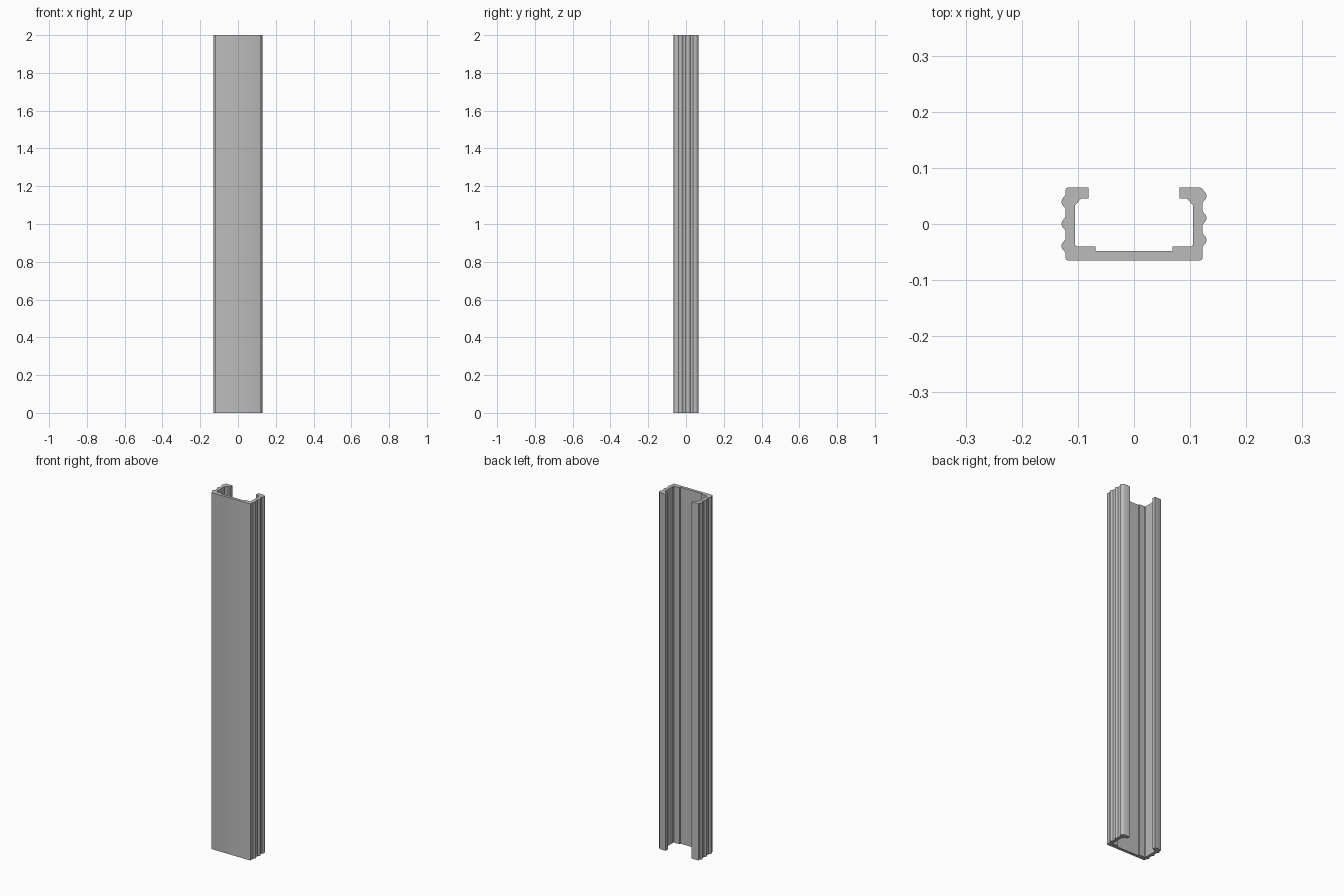
import bpy
import bmesh

cube = bpy.data.objects.get("Cube")
if cube:
    bpy.data.objects.remove(cube, do_unlink=True)

LENGTH = 2.0
HALF_DEPTH = 0.065
VALLEY, CREST, PEAK = 0.122, 0.128, 0.1295
PITCH = 0.0393


def ribs(first):
    """Three rounded grip ribs, listed from the floor up to the lip."""
    points = []
    for i in range(3):
        y = first + i * PITCH
        points += [(VALLEY, y - 0.0125), (0.1245, y - 0.009), (CREST, y - 0.005),
                   (PEAK, y), (CREST, y + 0.005), (0.1245, y + 0.009),
                   (VALLEY, y + 0.0125)]
    return points


def half_profile(first_rib, shoulder):
    """Wall outline from the floor's outer corner round to its inner step."""
    outer = [(0.118, -HALF_DEPTH), (0.121, -0.0635), (VALLEY, -0.060)]
    lip = [(0.081, HALF_DEPTH), (0.081, 0.0455), (0.094, 0.0455)]
    inner = [(0.1055, 0.033), (0.1055, -0.037), (0.1025, -0.040),
             (0.069, -0.040), (0.069, -0.0485)]
    return outer + ribs(first_rib) + shoulder + lip + inner


# The ribs are staggered between the two walls
left = half_profile(-0.0285, [(0.118, HALF_DEPTH)])
right = half_profile(-0.0390, [(VALLEY, 0.060), (0.121, 0.0635), (0.118, HALF_DEPTH)])
profile = left + [(-x, y) for x, y in reversed(right)]

# Extrude the channel section along its length
bm = bmesh.new()
section = bm.faces.new([bm.verts.new((x, y, 0)) for x, y in profile])
result = bmesh.ops.extrude_face_region(bm, geom=[section], use_keep_orig=True)
top = [g for g in result["geom"] if isinstance(g, bmesh.types.BMVert)]
bmesh.ops.translate(bm, verts=top, vec=(0, 0, LENGTH))
bmesh.ops.recalc_face_normals(bm, faces=bm.faces[:])
mesh = bpy.data.meshes.new("channel_profile")
bm.to_mesh(mesh)
bm.free()
channel = bpy.data.objects.new("channel_profile", mesh)
bpy.context.collection.objects.link(channel)

# Plain metal grey
grey = bpy.data.materials.new("metal_grey")
grey.use_nodes = True
colour = (0.5, 0.5, 0.5, 1)
grey.diffuse_color = colour
grey.node_tree.nodes["Principled BSDF"].inputs["Base Color"].default_value = colour
mesh.materials.append(grey)

# Smooth ribs, sharp corners
bpy.ops.object.select_all(action="DESELECT")
channel.select_set(True)
bpy.context.view_layer.objects.active = channel
bpy.ops.object.shade_smooth_by_angle(angle=0.6)
